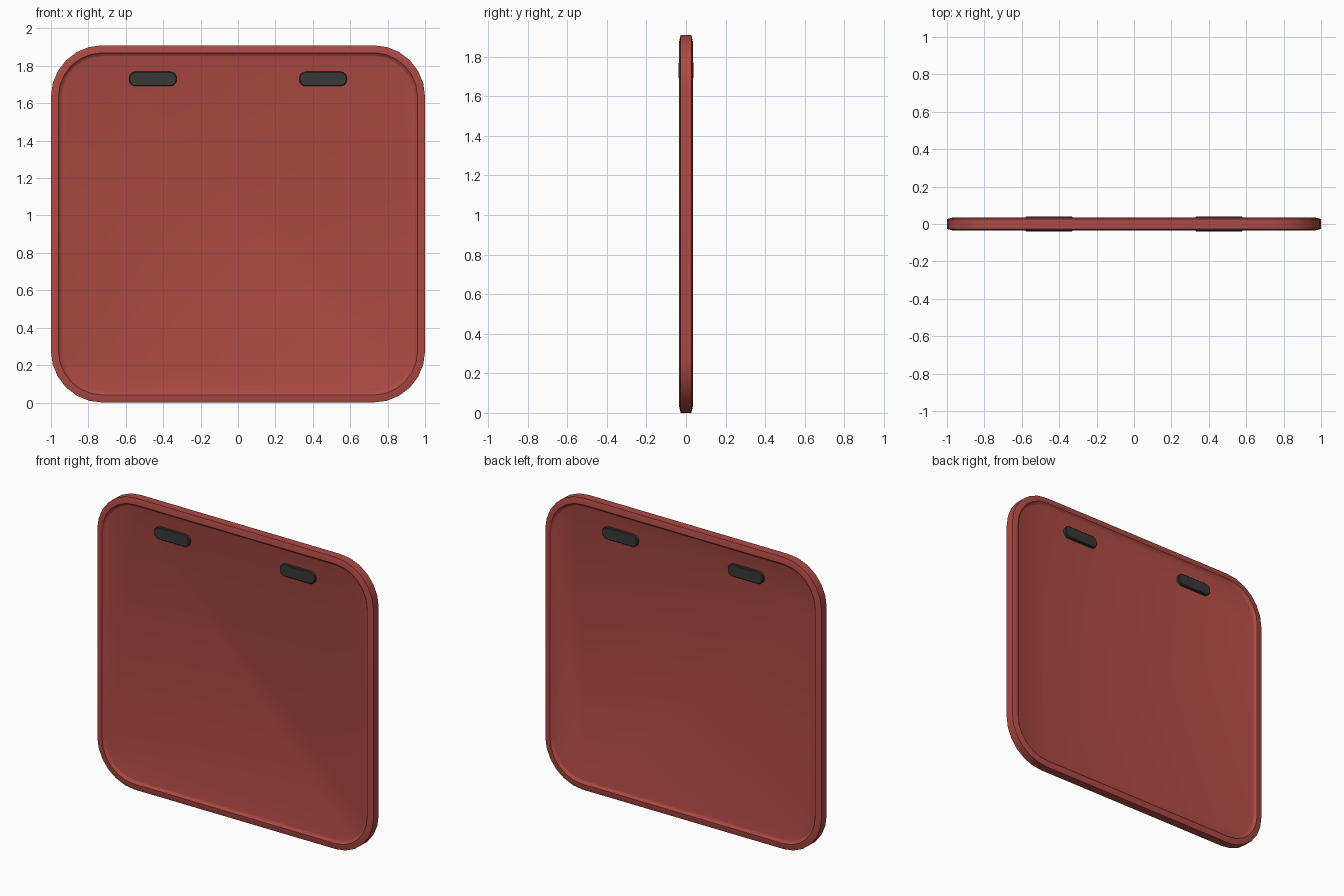
import bpy, bmesh, math

if "Cube" in bpy.data.objects:
    bpy.data.objects.remove(bpy.data.objects["Cube"])


def material(name, rgb):
    m = bpy.data.materials.new(name)
    m.diffuse_color = (*rgb, 1)
    m.use_nodes = True
    m.node_tree.nodes["Principled BSDF"].inputs["Base Color"].default_value = m.diffuse_color
    return m


def rounded_rect(w, h, r, n):
    """Half sizes w, h; n segments per corner; counter-clockwise in x, z."""
    pts = []
    for k, (sx, sz) in enumerate([(1, 1), (-1, 1), (-1, -1), (1, -1)]):
        for i in range(n + 1):
            a = math.pi / 2 * (k + i / n)
            pts.append((sx * (w - r) + r * math.cos(a), sz * (h - r) + r * math.sin(a)))
    return pts


def plate(name, w, h, r, n, profile, centre, mat):
    """Loft inset rounded rectangles along a (inset, y) profile and cap both ends."""
    bm = bmesh.new()
    rings = [[bm.verts.new((centre[0] + x, y, centre[1] + z))
              for x, z in rounded_rect(w - d, h - d, r - d, n)] for d, y in profile]
    for a, b in zip(rings, rings[1:]):
        for i in range(len(a)):
            j = (i + 1) % len(a)
            bm.faces.new((a[i], a[j], b[j], b[i]))
    bm.faces.new(rings[0])
    bm.faces.new(rings[-1])
    bmesh.ops.recalc_face_normals(bm, faces=bm.faces)
    mesh = bpy.data.meshes.new(name)
    bm.to_mesh(mesh)
    bm.free()
    ob = bpy.data.objects.new(name, mesh)
    bpy.context.collection.objects.link(ob)
    mesh.materials.append(mat)
    bpy.ops.object.select_all(action='DESELECT')
    ob.select_set(True)
    bpy.context.view_layer.objects.active = ob
    bpy.ops.object.shade_smooth_by_angle(angle=math.radians(30))
    return ob


def both_sides(half):
    return half + [(d, -y) for d, y in reversed(half)]


red = material("red_plastic", (0.42, 0.068, 0.056))
dark = material("dark_slot", (0.04, 0.04, 0.04))

# Panel: recessed face, raised ridge, chamfered outer edge, same on the back
plate("panel", 1.0, 0.955, 0.275, 6,
      both_sides([(0.06, -0.02), (0.053, -0.022), (0.04, -0.035), (0.034, -0.035), (0, -0.027)]),
      (0, 0.955), red)

# Two dark slot inserts showing on both faces
for side, x in (("left", -0.455), ("right", 0.455)):
    plate(side + "_slot", 0.127, 0.039, 0.035, 5,
          both_sides([(0.004, -0.039), (0, -0.035)]), (x, 1.73), dark)
